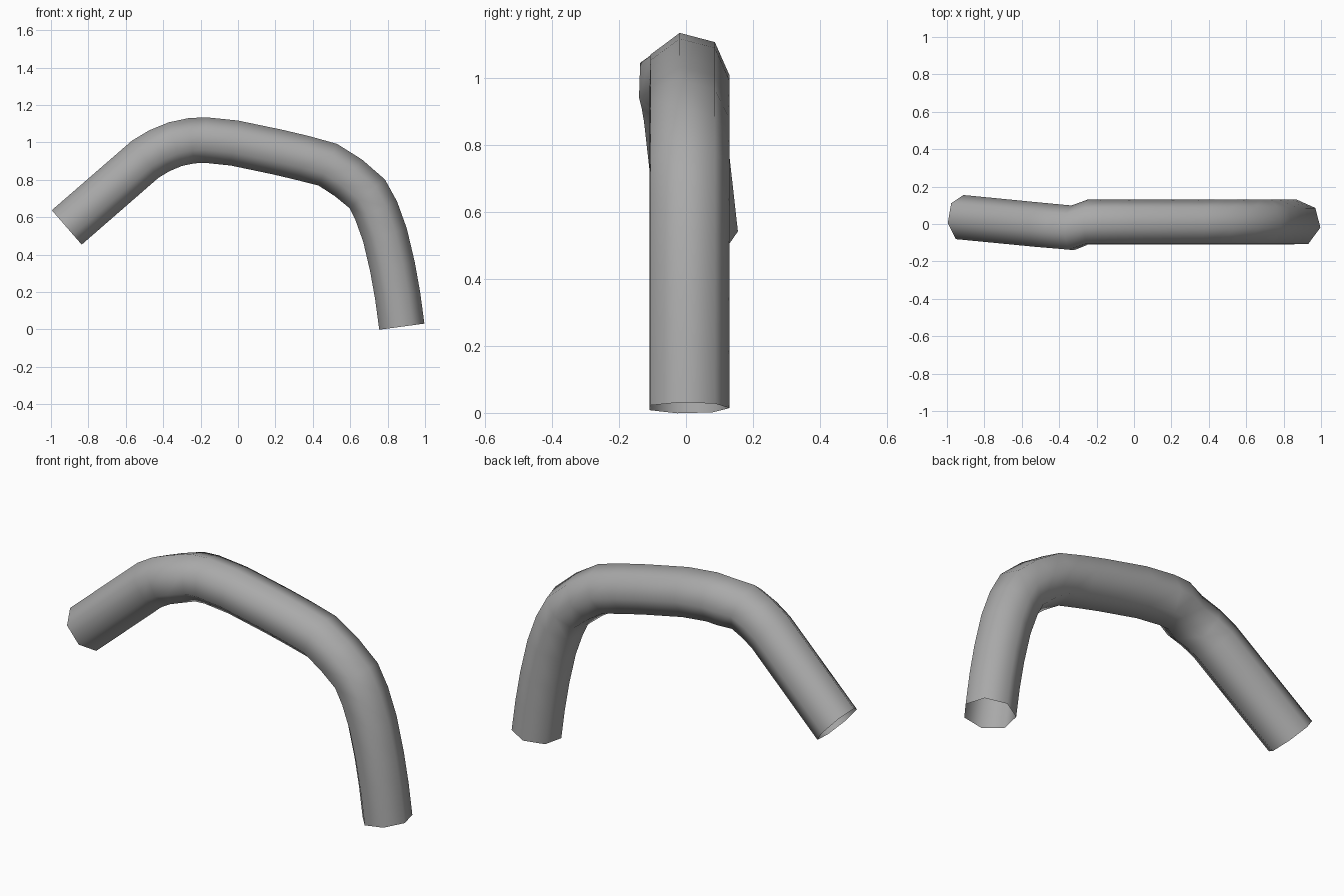
import bpy
import bmesh
from math import sin, cos, radians, tau
from mathutils import Vector

cube = bpy.data.objects.get("Cube")
if cube:
    bpy.data.objects.remove(cube, do_unlink=True)

SIDES = 7
RADIUS = 0.125
TWIST = radians(-11)
MAIN_Y = 0.005

# Centreline of the bent tube: the short arm leans sideways, the rest is straight
arm_path = [(-.915, .03, .545), (-.495, -.011, .91), (-.42, -.018, .955), (-.335, -.026, .99)]
main_path = [(-.25, 1.008), (-.175, 1.012), (-.02, .996), (.215, .947), (.35, .915),
             (.48, .88), (.59, .81), (.69, .725), (.738, .635), (.785, .505),
             (.825, .335), (.853, .178), (.875, .015)]
path = [Vector(p) for p in arm_path] + [Vector((x, MAIN_Y, z)) for x, z in main_path]

# Grey material
grey = bpy.data.materials.new("plain_grey")
grey.use_nodes = True
colour = (0.4, 0.4, 0.4, 1)
grey.diffuse_color = colour
grey.node_tree.nodes["Principled BSDF"].inputs["Base Color"].default_value = colour


def ring_normal(i):
    """Outward direction of a ring, in the plane of the bend."""
    steps = [path[j + 1] - path[j] for j in (i - 1, i) if 0 <= j < len(path) - 1]
    tangent = sum((Vector((s.x, 0, s.z)).normalized() for s in steps), Vector())
    return Vector((-tangent.z, 0, tangent.x)).normalized()


# Seven-sided rings swept along the path, both ends left open
bm = bmesh.new()
rings = []
for i, centre in enumerate(path):
    out = ring_normal(i)
    angles = [TWIST + tau * k / SIDES for k in range(SIDES)]
    rings.append([bm.verts.new(centre + RADIUS * (out * cos(a) + Vector((0, sin(a), 0))))
                  for a in angles])
for a, b in zip(rings, rings[1:]):
    for k in range(SIDES):
        n = (k + 1) % SIDES
        face = bm.faces.new((a[k], b[k], b[n], a[n]))
        face.smooth = True

# Make sure the faces point out of the tube
bm.normal_update()
first = bm.faces[:][0]
if first.normal.dot(first.calc_center_median() - (path[0] + path[1]) / 2) < 0:
    bmesh.ops.reverse_faces(bm, faces=bm.faces[:])

mesh = bpy.data.meshes.new("bent_tube")
bm.to_mesh(mesh)
bm.free()
mesh.materials.append(grey)
tube = bpy.data.objects.new("bent_tube", mesh)
bpy.context.collection.objects.link(tube)
